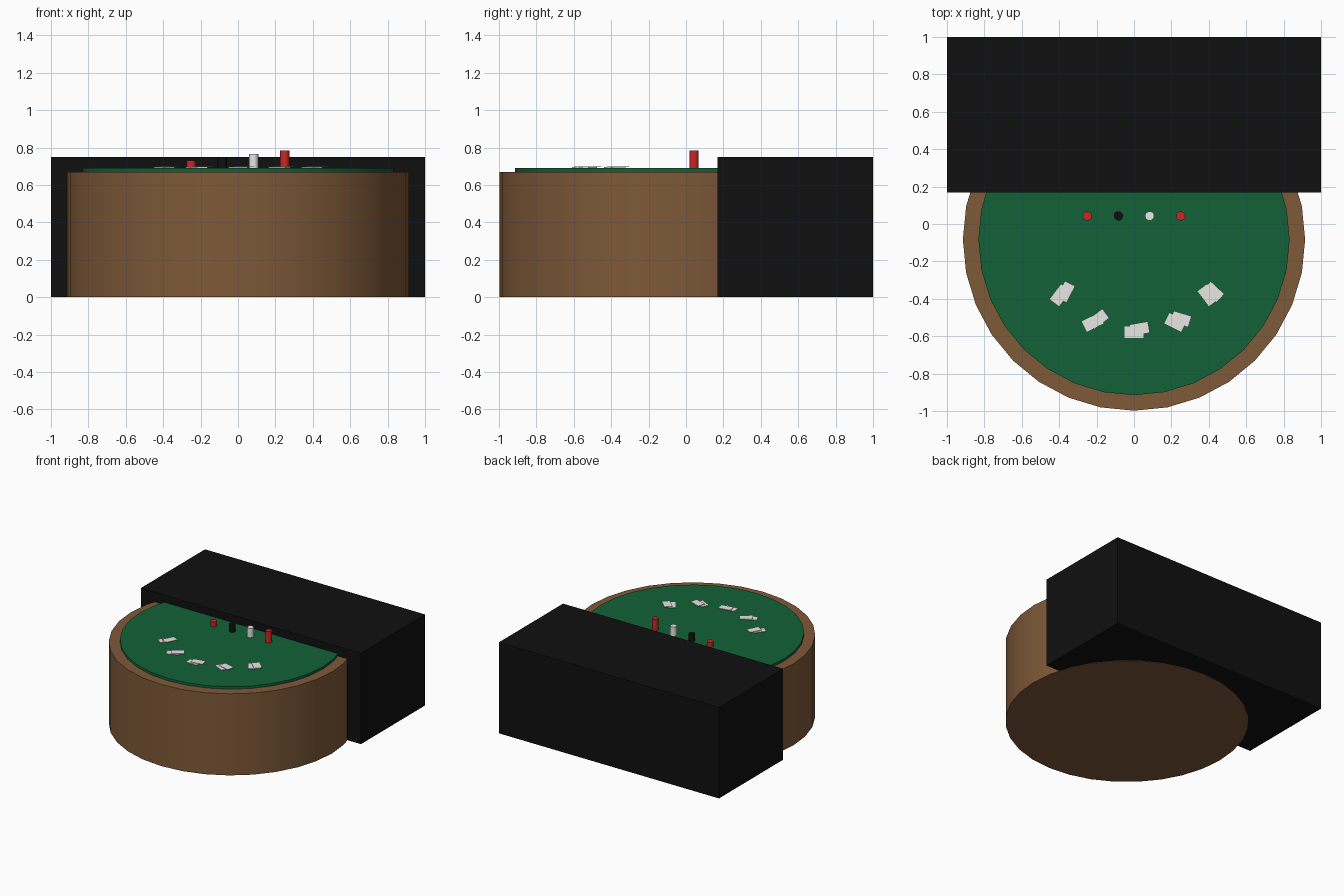
import bpy, math

if "Cube" in bpy.data.objects:
    bpy.data.objects.remove(bpy.data.objects["Cube"])

def material(name, rgb):
    m = bpy.data.materials.new(name)
    m.diffuse_color = (*rgb, 1)
    m.use_nodes = True
    m.node_tree.nodes["Principled BSDF"].inputs["Base Color"].default_value = m.diffuse_color
    return m

wood = material("brown wood", (0.21, 0.10, 0.04))
felt = material("green felt", (0.006, 0.12, 0.04))
black = material("black", (0.005, 0.005, 0.005))
red = material("red", (0.6, 0.02, 0.02))
white = material("white", (0.8, 0.8, 0.76))

def finish(name, mat):
    ob = bpy.context.object
    ob.name = ob.data.name = name
    ob.data.materials.append(mat)
    return ob

def box(name, mat, centre, size, turn=0):
    bpy.ops.mesh.primitive_cube_add(size=1, location=centre)
    ob = finish(name, mat)
    for v in ob.data.vertices:
        v.co = [c * s for c, s in zip(v.co, size)]
    ob.rotation_euler.z = math.radians(turn)

def drum(name, mat, x, y, z0, z1, radius, sides):
    bpy.ops.mesh.primitive_cylinder_add(vertices=sides, radius=radius, depth=z1 - z0,
                                        location=(x, y, (z0 + z1) / 2))
    finish(name, mat)
    bpy.ops.object.shade_smooth_by_angle(angle=math.radians(40))

CY = -0.083          # centre of the round table
TOP = 0.69           # felt surface

# Round table body, felt top and dealer-side block
drum("table_body", wood, 0, CY, 0, 0.67, 0.915, 32)
drum("felt_top", felt, 0, CY, 0.665, TOP, 0.832, 32)
box("dealer_block", black, (0, 0.584, 0.376), (2, 0.832, 0.748))

# Row of chip stacks, growing to the right
for i, mat in enumerate((red, black, white, red)):
    drum(f"chip_stack_{i + 1}", mat, -0.25 + i / 6, 0.043,
         TOP - 0.002, 0.73 + 0.0185 * i, 0.025, 12)

# Five hands of two overlapping cards on an arc
for i in range(5):
    deg = (i - 2) * 26.5
    a = math.radians(deg)
    x, y = 0.495 * math.sin(a), CY - 0.495 * math.cos(a)
    for j in range(2):
        box(f"card_{i + 1}_{j + 1}", white,
            (x + 0.03 * j, y + 0.018 * j, TOP + 0.003 + 0.005 * j),
            (0.1, 0.062, 0.004), -deg + 10 * j)
